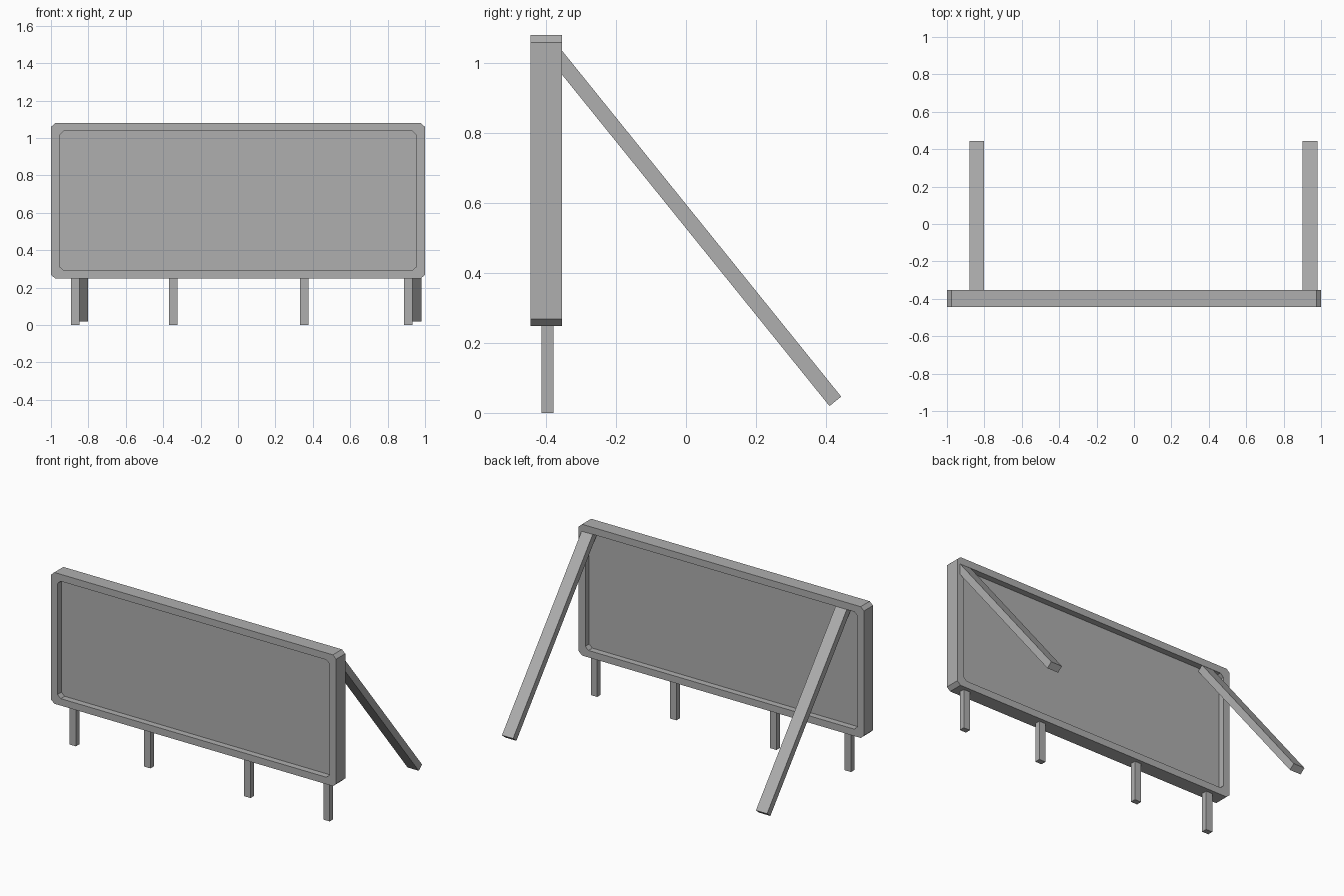
import bpy, bmesh, math
from mathutils import Vector, Matrix

if "Cube" in bpy.data.objects:
    bpy.data.objects.remove(bpy.data.objects["Cube"])

FRONT, BACK = -0.445, -0.354      # frame depth along y
MID = (FRONT + BACK) / 2

# Dark grey for every part
grey = bpy.data.materials.new("dark_grey")
grey.diffuse_color = (0.43, 0.43, 0.43, 1)
grey.use_nodes = True
grey.node_tree.nodes["Principled BSDF"].inputs["Base Color"].default_value = grey.diffuse_color


def make_object(name, bm):
    bmesh.ops.recalc_face_normals(bm, faces=bm.faces)
    mesh = bpy.data.meshes.new(name)
    bm.to_mesh(mesh)
    bm.free()
    mesh.materials.append(grey)
    obj = bpy.data.objects.new(name, mesh)
    bpy.context.collection.objects.link(obj)
    return obj


def clipped_rect(x, z0, z1, cx, cz):
    """Rectangle outline in xz with clipped corners."""
    return [(-x + cx, z0), (x - cx, z0), (x, z0 + cz), (x, z1 - cz),
            (x - cx, z1), (-x + cx, z1), (-x, z1 - cz), (-x, z0 + cz)]


def loop(bm, outline, y):
    return [bm.verts.new((x, y, z)) for x, z in outline]


def bridge(bm, a, b):
    for i in range(len(a)):
        j = (i + 1) % len(a)
        bm.faces.new((a[i], a[j], b[j], b[i]))


def box(name, size, matrix):
    bm = bmesh.new()
    bmesh.ops.create_cube(bm, size=1)
    bmesh.ops.scale(bm, vec=size, verts=bm.verts)
    bmesh.ops.transform(bm, matrix=matrix, verts=bm.verts)
    return make_object(name, bm)


outer = clipped_rect(1.0, 0.248, 1.08, 0.023, 0.021)
inner = clipped_rect(0.954, 0.292, 1.036, 0.022, 0.02)

# Board frame: a closed ring of four loops
bm = bmesh.new()
rings = [loop(bm, outer, FRONT), loop(bm, outer, BACK),
         loop(bm, inner, BACK), loop(bm, inner, FRONT)]
for k in range(4):
    bridge(bm, rings[k], rings[(k + 1) % 4])
make_object("board_frame", bm)

# Recessed display panel, set back from both sides
bm = bmesh.new()
a, b = loop(bm, inner, MID - 0.006), loop(bm, inner, MID + 0.006)
bridge(bm, a, b)
bm.faces.new(a)
bm.faces.new(b)
make_object("display_panel", bm)

# Short legs under the frame
for i, x in enumerate((-0.87, -0.347, 0.355, 0.91)):
    box(f"leg_{i + 1}", (0.045, 0.035, 0.26),
        Matrix.Translation((x, -0.396, 0.13)))

# Slanted rear braces from the frame top to the ground
top, foot = Vector((0, -0.376, 1.028)), Vector((0, 0.427, 0.033))
d = foot - top
tilt = Matrix.Rotation(math.atan2(d.z, d.y), 4, 'X')
for side, x in (("left", -0.84), ("right", 0.941)):
    centre = (top + foot) / 2 + Vector((x, 0, 0))
    box(f"rear_brace_{side}", (0.078, d.length, 0.043),
        Matrix.Translation(centre) @ tilt)
